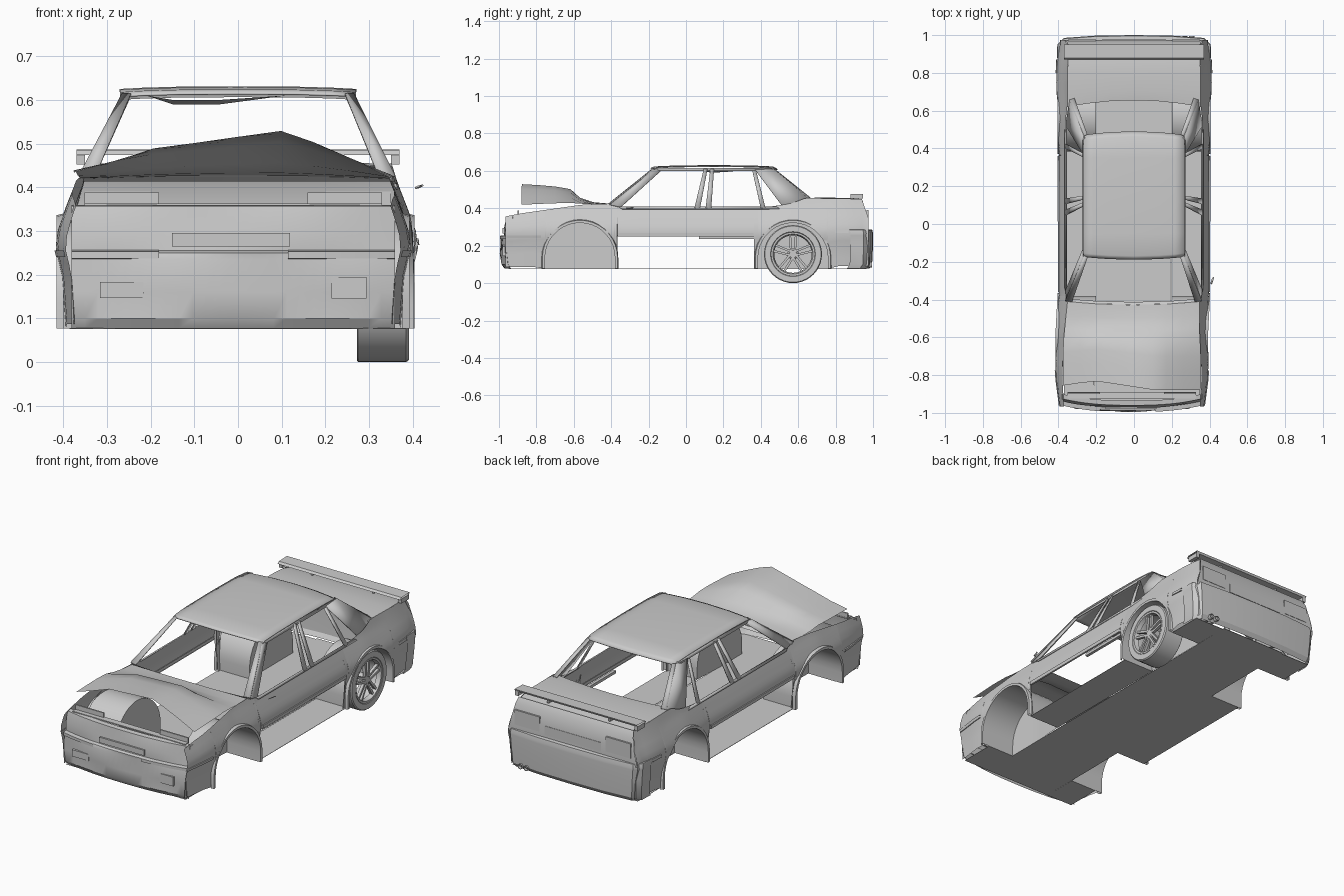
import bpy, bmesh, math
from mathutils import Vector

if "Cube" in bpy.data.objects:
    bpy.data.objects.remove(bpy.data.objects["Cube"])


def interp(table, v):
    if v <= table[0][0]:
        return table[0][1]
    for (a, fa), (b, fb) in zip(table, table[1:]):
        if v <= b:
            return fa + (fb - fa) * (v - a) / (b - a)
    return table[-1][1]


def finish(name, bm, mirror=False, thick=0, angle=30):
    bmesh.ops.remove_doubles(bm, verts=bm.verts, dist=1e-5)
    if mirror:
        dup = bmesh.ops.duplicate(bm, geom=bm.verts[:] + bm.edges[:] + bm.faces[:])["geom"]
        for v in dup:
            if isinstance(v, bmesh.types.BMVert):
                v.co.x *= -1
    # The crash pushed the front end slightly to the left
    for v in bm.verts:
        v.co.x -= .011 * min(1, max(0, (-.36 - v.co.y) / .2))
    bmesh.ops.recalc_face_normals(bm, faces=bm.faces)
    me = bpy.data.meshes.new(name)
    bm.to_mesh(me)
    bm.free()
    ob = bpy.data.objects.new(name, me)
    bpy.context.collection.objects.link(ob)
    bpy.ops.object.select_all(action='DESELECT')
    ob.select_set(True)
    bpy.context.view_layer.objects.active = ob
    bpy.ops.object.shade_smooth_by_angle(angle=math.radians(angle))
    if thick:
        m = ob.modifiers.new("thickness", 'SOLIDIFY')
        m.thickness, m.offset = thick, 0
    return ob


def grid(name, rows, **kw):
    """Skin a sheet over rows of points."""
    bm = bmesh.new()
    vs = [[bm.verts.new(p) for p in r] for r in rows]
    for r0, r1 in zip(vs, vs[1:]):
        for i in range(len(r0) - 1):
            bm.faces.new((r0[i], r0[i + 1], r1[i + 1], r1[i]))
    return finish(name, bm, **kw)


def box(name, lo, hi, **kw):
    bm = bmesh.new()
    bmesh.ops.create_cube(bm, size=1)
    for v in bm.verts:
        v.co = Vector([a + (b - a) * (c + .5) for a, b, c in zip(lo, hi, v.co)])
    return finish(name, bm, **kw)


def lathe_x(name, profile, y, z, n=40, **kw):
    """Revolve (x, radius) pairs round an axle parallel to x."""
    rows = [[(x, y + r * math.cos(2 * math.pi * i / n), z + r * math.sin(2 * math.pi * i / n))
             for i in range(n + 1)] for x, r in profile]
    return grid(name, rows, **kw)


# Body dimensions
BOT, CZ, R = .077, .135, .187
ARCHES = {"front": -.567, "rear": .572}
TOP = [(-.97, .355), (-.9, .37), (-.55, .42), (-.4, .425), (-.32, .405),
       (.42, .405), (.56, .425), (.64, .455), (.94, .45), (.975, .35)]
SECTION = [(.075, .388), (.2, .397), (.26, .412), (.3, .407), (.36, .385), (.41, .365), (.46, .35)]
TAPER = [(-.97, .93), (-.8, .985), (-.6, .99), (-.38, .965), (.38, .97), (.55, 1), (.85, 1), (.98, .95)]


def side_x(y, z):
    return interp(SECTION, z) * interp(TAPER, y)


def shoulder(y):
    z = interp(TOP, y)
    return side_x(y, z), y, z


# Side skin, following both wheel arches and the raised door bottom
stations = [(y, BOT + .01) for y in (-.965, -.93, -.88, -.82)]
for cy in ARCHES.values():
    stations.append((cy - R, BOT))
    stations += [(cy - R * math.cos(math.pi * i / 18), CZ + R * math.sin(math.pi * i / 18)) for i in range(19)]
    stations.append((cy + R, BOT))
    if cy < 0:
        stations += [(cy + R + .012, BOT)] + [(y, .25) for y in (-.367, -.32, -.2, 0, .2, .363)] + [(.364, BOT)]
stations += [(y, BOT + .015) for y in (.82, .9, .94, .975)]
rows = []
for y, zb in stations:
    zt = interp(TOP, y)
    zs = [zb + (zt - zb) * i / 8 for i in range(9)]
    rows.append([(side_x(y, z), y, z) for z in zs])
grid("body_side", rows, mirror=True)

# Wheel housings and arch flares
for tag, cy in ARCHES.items():
    def arch(r, x, cy=cy):
        pts = [(cy - r, BOT)] + [(cy - r * math.cos(math.pi * i / 18), CZ + r * math.sin(math.pi * i / 18))
                                 for i in range(19)] + [(cy + r, BOT)]
        return [(x, y, z) for y, z in pts]
    flat = [(.2, p[1], BOT) for p in arch(R, 0)]
    grid(tag + "_wheel_housing", [flat, arch(R, .2), arch(R, .4)], mirror=True, angle=40)
    grid(tag + "_arch_flare", [arch(R, .388), arch(R, .404), arch(R + .014, .404), arch(R + .018, .388)],
         mirror=True)

# Floor pan with notches for the wheels
box("floor_centre", (-.2, -.95, BOT - .001), (.2, .965, BOT + .001))
for a, b, w in ((-.95, ARCHES["front"] - R, .36), (ARCHES["front"] + R, ARCHES["rear"] - R, .385),
                (ARCHES["rear"] + R, .955, .378)):
    box("floor_side", (.2, a, BOT - .001), (w, b, BOT + .001), mirror=True)

# Dented front fascia
xs = [i / 12 * .37 for i in range(-12, 13)]


def nose_y(x):
    return -.99 + .035 * (abs(x) / .37) ** 2.5


def nose_row(z, back, dent=0):
    return [(x, nose_y(x) + back + dent * math.sin(14 * x + 30 * z), z) for x in xs]


grid("front_fascia", [nose_row(BOT, .02), nose_row(.1, .004), nose_row(.16, 0, .006), nose_row(.235, 0, .004),
                      nose_row(.25, .002), nose_row(.255, .018), nose_row(.3, .02, .004),
                      nose_row(.357, .03), nose_row(.36, .055)])
for lo, hi in ((-.37, -.17), (.125, .37)):
    px = [lo + (hi - lo) * i / 8 for i in range(9)]
    grid("front_rub_strip", [[(x, nose_y(x) + d, z) for x in px]
                             for d, z in ((.01, .235), (-.006, .237), (-.006, .253), (.015, .256))])
box("grille_surround", (-.14, -.98, .265), (.13, -.97, .295))
box("left_fog_recess", (-.305, -.98, .147), (-.205, -.962, .183))
box("right_fog_recess", (.225, -.98, .145), (.305, -.962, .195))
box("slam_panel", (-.34, -.925, .357), (.34, -.89, .363))
box("lamp_mount", (.17, -.9, .357), (.34, -.892, .388), mirror=True)

# Bonnet buckled upwards: left corner free, right corner still near the wing
cols = [-1, -.75, -.5, -.25, 0, .3, .5, .75, 1]
edge_rise = [.045, .07, .1, .112, .125, .14, .115, .075, .03]
hood = []
for y, k in ((-.88, 1), (-.78, .9), (-.7, .8), (-.62, .65), (-.55, .25), (-.48, .06), (-.41, 0)):
    sx = min(shoulder(y)[0], .365)
    sz = interp(TOP, y) * .5 + .415 * .5
    row = []
    for c, e in zip(cols, edge_rise):
        bow = .05 * max(0, 1 - abs(c + .55) / .9) * k if k > .5 else -.018 * (1 - c * c)
        row.append((c * sx, y + bow, sz - .005 * k + k * e + .007 * (1 - k) * (1 - c * c)))
    hood.append(row)
grid("buckled_bonnet", hood, angle=45)

# Boot lid, rear panel, bumper
deck = []
for y in (.62, .7, .8, .88, .945):
    x, _, z = shoulder(y)
    deck.append([(x * c, y + (.035 * (1 - c * c) if y == .62 else 0), z + .004 * (1 - c * c))
                 for c in (-1, -.7, -.35, 0, .35, .7, 1)])
grid("boot_lid", deck)
grid("rear_panel", [[(c * w, y, z) for c in (-1, -.5, 0, .5, 1)]
                    for y, z, w in ((.945, .45, .347), (.962, .42, .355), (.975, .35, .37), (.975, .27, .39))])
bump = [(-.402, .88), (-.4, .95), (-.365, .985), (-.2, .997), (0, 1), (.2, .997), (.365, .985), (.4, .95), (.402, .88)]
grid("rear_bumper", [[(x * s, y - d, z) for x, y in bump]
                     for s, d, z in ((.965, .02, BOT), (.98, .005, .1), (1, 0, .2), (1.01, 0, .255),
                                     (1.015, -.0, .265), (1.005, .004, .285), (.96, .03, .288))])
box("tail_lamp", (.2, .965, .31), (.35, .977, .39), mirror=True)
box("plate_panel", (-.17, .968, .3), (.17, .977, .35))

# Rear spoiler on posts
grid("spoiler", [[(x, y, z) for y, z in ((.87, .474), (.945, .476), (.95, .487), (.88, .485), (.87, .474))]
                 for x in (-.37, -.2, 0, .2, .37)])
box("spoiler_post", (.18, .9, .45), (.19, .925, .477), mirror=True)
box("spoiler_end", (.35, .88, .452), (.37, .945, .477), mirror=True)
for x in (.27, .305):
    lathe_x("exhaust_pipe", [(-.06, .014), (.025, .014), (.025, .011), (-.06, .011)], 0, 0, 16)
    bpy.context.object.rotation_euler = (0, 0, math.pi / 2)
    bpy.context.object.location = (x, .97, .098)

# Roof with drooping headliner
roof = []
for y, z, w, curve in ((-.175, .614, .27, -.015), (-.155, .622, .27, -.015), (-.05, .627, .271, 0),
                       (.15, .629, .271, 0), (.35, .627, .27, 0), (.445, .622, .268, .02), (.472, .608, .268, .02)):
    roof.append([(c * w, y + curve * (.9 - c * c), z - .006 * abs(c) ** 3)
                 for c in (-1, -.8, -.5, 0, .5, .8, 1)])
grid("roof", roof, thick=.004)
grid("loose_headliner", [[(-.21, y, .61), (-.15, y, z), (-.04, y, z), (.11, y, .61)]
                         for y, z in ((.08, .6), (.14, .59), (.25, .597))])


# Window pillars lie on the sloping plane of the cabin
def cabin(y, z):
    return (.36 - (z - .405) * .46, y, z)


def pillar(name, a, b, c, d):
    grid(name, [[cabin(*a), cabin(*b)], [cabin(*d), cabin(*c)]], mirror=True, thick=.006)


pillar("front_pillar", (-.41, .42), (-.35, .405), (-.135, .6), (-.17, .615))
pillar("middle_pillar_front", (.045, .4), (.075, .4), (.115, .61), (.095, .61))
pillar("middle_pillar_rear", (.105, .4), (.135, .4), (.15, .61), (.13, .61))
pillar("rear_door_frame", (.4, .4), (.425, .4), (.375, .6), (.355, .6))
pillar("rear_pillar", (.52, .405), (.66, .45), (.468, .61), (.37, .605))
pillar("window_top_rail", (-.145, .6), (.44, .6), (.46, .615), (-.165, .615))
pillar("door_sill_rail", (-.34, .395), (.55, .395), (.55, .408), (-.36, .408))

# Front and rear screen surrounds
grid("windscreen_frame", [[(.362, -.405, .425), (.325, -.412, .425)], [(.265, -.168, .614), (.245, -.176, .613)]],
     mirror=True, thick=.005)
grid("rear_screen_frame", [[(.342, .655, .452), (.315, .665, .455)], [(.265, .466, .611), (.247, .475, .607)]],
     mirror=True, thick=.005)
grid("windscreen_base", [[(x, -.41 - .018 * (1 - (x / .36) ** 2) + d, .425 - d * .8) for x in (-.36, -.2, 0, .2, .36)]
                         for d in (0, .015)])


# Side mouldings and the sagging sill piece
def moulding(name, ys, z, h, out=.006):
    grid(name, [[(side_x(y, zz) + o, y, zz) for y in ys]
                for o, zz in ((-.004, z), (out, z), (out, z + h), (-.004, z + h))], mirror=True)


moulding("door_moulding", (-.36, -.1, .1, .36), .25, .018)
moulding("front_side_moulding", (-.96, -.9, -.83, -.775), .24, .015, .004)
moulding("rear_side_moulding", (.8, .87), .268, .015, .004)
box("sagging_sill", (.372, .07, .237), (.388, .37, .252))

# Torn-off door mirror
grid("loose_mirror", [[(.405, -.315, .398), (.412, -.32, .402)], [(.415, -.285, .4), (.424, -.28, .405)]], thick=.004)

# The only remaining wheel: right rear
WY, WZ = ARCHES["rear"], .155
lathe_x("tyre", [(.272, .118), (.272, .151), (.275, .155), (.385, .155), (.391, .15), (.391, .12), (.384, .115),
                 (.34, .108), (.29, .11), (.272, .118)], WY, WZ)
lathe_x("rim_lip", [(.375, .118), (.39, .117), (.389, .107), (.365, .1)], WY, WZ)
lathe_x("hub", [(.3, .03), (.372, .03), (.38, .02), (.38, .0001)], WY, WZ, 20)
for i in range(5):
    a = math.pi / 2 + i * math.tau / 5
    for s in (-1, 1):
        ob = box("wheel_spoke", (-.008, .015, -.006), (.008, .112, .006))
        ob.location = (.373, WY + s * .009 * -math.sin(a), WZ + s * .009 * math.cos(a))
        ob.rotation_euler = (a + s * .07, 0, 0)
